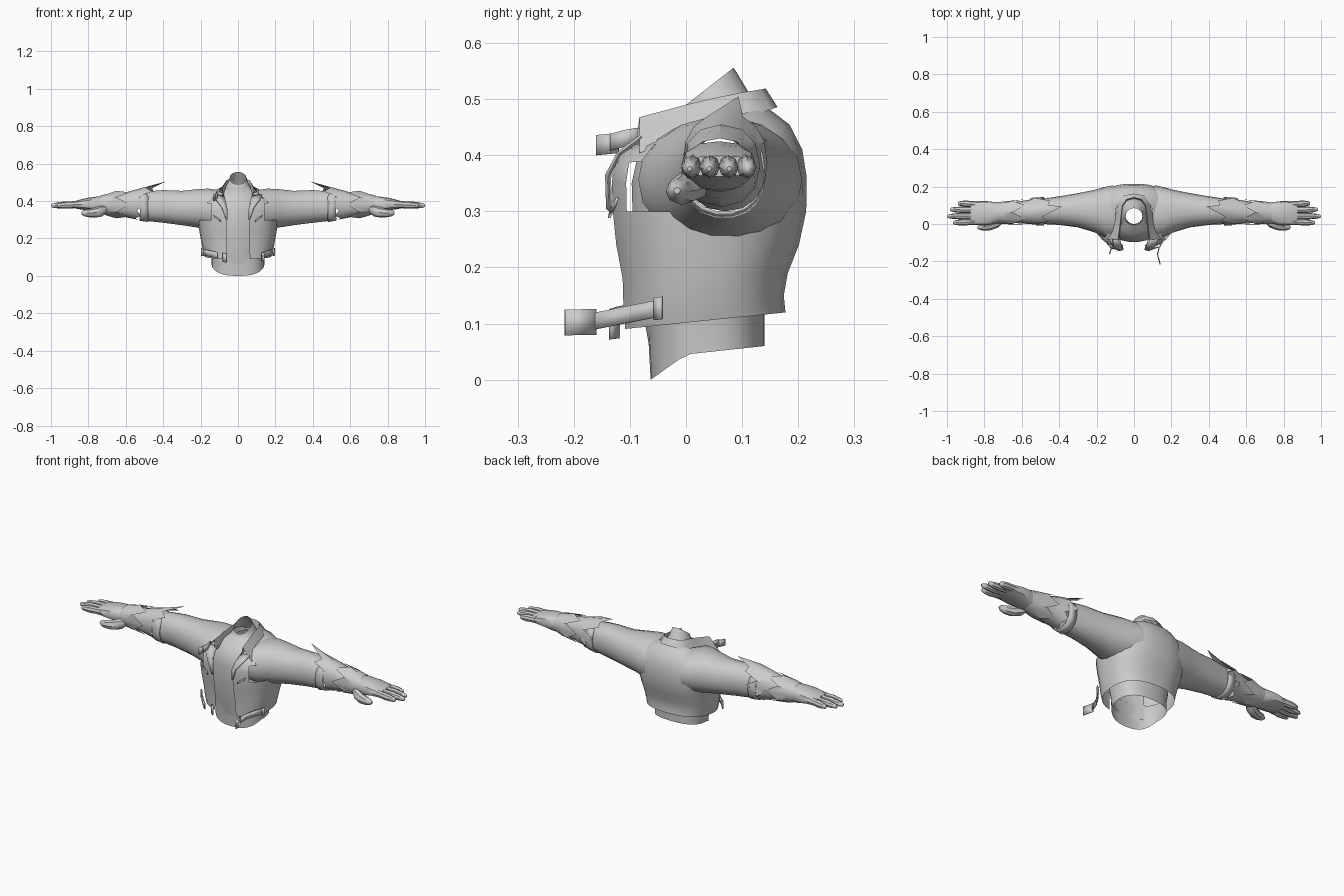
import bpy, bmesh, math
from math import sin, cos, pi


def loft(name, rings, closed=True, cap0=False, cap1=False, mirror=False, thick=0, angle=40, drop=None):
    """Skin a list of equal-length point rings into one object."""
    bm = bmesh.new()
    vs = [[bm.verts.new(p) for p in r] for r in rings]
    n = len(rings[0])
    for a, b in zip(vs, vs[1:]):
        for i in range(n if closed else n - 1):
            j = (i + 1) % n
            bm.faces.new((a[i], a[j], b[j], b[i]))
    if cap0:
        bm.faces.new(vs[0])
    if cap1:
        bm.faces.new(vs[-1])
    if drop:
        bad = [f for f in bm.faces if drop(f.calc_center_median())]
        bmesh.ops.delete(bm, geom=bad, context='FACES')
    bmesh.ops.recalc_face_normals(bm, faces=bm.faces)
    me = bpy.data.meshes.new(name)
    bm.to_mesh(me)
    bm.free()
    ob = bpy.data.objects.new(name, me)
    bpy.context.collection.objects.link(ob)
    if thick:
        m = ob.modifiers.new("thickness", 'SOLIDIFY')
        m.thickness, m.offset = thick, 0
    if mirror:
        m = ob.modifiers.new("mirror", 'MIRROR')
        m.use_clip = False
    bpy.ops.object.select_all(action='DESELECT')
    bpy.context.view_layer.objects.active = ob
    ob.select_set(True)
    bpy.ops.object.shade_smooth_by_angle(angle=math.radians(angle))
    return ob


def spow(v, e):
    return math.copysign(abs(v) ** e, v)


def xring(x, y0, y1, z0, z1, n=14, e=0.9):
    """Rounded section across the arm at x."""
    return [(x, (y0 + y1) / 2 + (y1 - y0) / 2 * spow(cos(2 * pi * i / n), e),
             (z0 + z1) / 2 + (z1 - z0) / 2 * spow(sin(2 * pi * i / n), e)) for i in range(n)]


def zring(zf, zb, yf, yb, w, gap=0, n=28, e=0.8):
    """Rounded section around the body, optionally open at the front."""
    g = math.asin((gap / w) ** (1 / e)) if gap else 0
    pts = []
    for i in range(n):
        a = -pi / 2 + g + (2 * pi - 2 * g) * i / ((n - 1) if gap else n)
        s = spow(sin(a), e)
        t = (s + 1) / 2
        pts.append((w * spow(cos(a), e), yf + (yb - yf) * t, zf + (zb - zf) * t))
    return pts


# jacket body, open down the front, with arm holes
loft("jacket_body", [zring(*r) for r in (
    (.09, .12, -.113, .178, .178, .065),
    (.125, .15, -.115, .175, .188, .062),
    (.18, .19, -.116, .182, .197, .06),
    (.24, .24, -.127, .202, .207, .058),
    (.30, .30, -.133, .215, .215, .058),
    (.35, .36, -.135, .216, .215, .06),
    (.385, .41, -.132, .208, .205, .066),
    (.41, .455, -.115, .185, .165, .075),
    (.435, .485, -.06, .145, .10, .075))],
    closed=False, drop=lambda c: abs(c.x) > .15 and .27 < c.z < .43)

# sleeves
loft("sleeve", [xring(*r, n=18) for r in (
    (.11, -.085, .207, .25, .462),
    (.16, -.07, .197, .245, .468),
    (.21, -.045, .183, .256, .466),
    (.30, -.018, .165, .27, .456),
    (.40, -.005, .148, .283, .46),
    (.49, .0, .135, .293, .452))], mirror=True)
loft("sleeve_hem", [xring(*r, n=18) for r in (
    (.48, -.004, .14, .29, .445), (.525, -.004, .138, .297, .45))], mirror=True, thick=.006)

# glove with a torn, flared gauntlet
n = 16
tips = [.47, .53, .45, .46, .385, .49, .46, .53, .49, .54, .52, .55, .53, .55, .52, .55]
rim = []
for i, (x, p) in enumerate(zip(tips, xring(0, -.006, .145, .30, .475, n))):
    lift = .03 if i == 4 else 0
    rim.append((x, p[1] + lift * .8, p[2] + lift))
loft("gauntlet", [rim] + [xring(*r, n=n) for r in (
    (.56, .0, .13, .305, .458), (.62, .004, .12, .318, .44),
    (.68, .008, .112, .325, .43), (.715, .006, .114, .328, .432))], mirror=True, angle=50)
# second torn layer near the wrist
rim2 = [(.60 + (.05 if i % 2 else -.02), p[1], p[2])
        for i, p in enumerate(xring(0, -.006, .132, .308, .455, 12))]
loft("wrist_cuff", [rim2, xring(.70, .0, .12, .322, .438, 12),
                    xring(.735, .004, .116, .335, .43, 12)], mirror=True)

# hand
loft("palm", [xring(*r, n=12, e=.75) for r in (
    (.70, .012, .108, .335, .422), (.75, .0, .118, .338, .425),
    (.80, -.008, .124, .35, .418), (.845, -.006, .122, .356, .408),
    (.875, .0, .118, .362, .399))], cap0=True, cap1=True, mirror=True)
for name, y, tip in (("index_finger", .012, .968), ("middle_finger", .043, 1.0),
                     ("ring_finger", .075, .985), ("little_finger", .105, .942)):
    L = tip - .85
    rings = []
    for t, r in ((0, .018), (.3, .0165), (.5, .018), (.8, .014), (.95, .010), (1, .004)):
        z = .382 - .006 * t
        yy = y + (y - .058) * .12 * t
        rings.append(xring(.85 + L * t, yy - r, yy + r, z - r * 1.1, z + r * 1.1, 8, 1))
    loft(name, rings, cap0=True, cap1=True, mirror=True)
loft("thumb", [xring(x, y - r, y + r, z - r, z + r, 8, 1) for x, y, z, r in (
    (.695, .025, .36, .014), (.725, .012, .348, .030), (.765, -.006, .338, .027),
    (.80, -.014, .336, .022), (.825, -.016, .336, .016), (.838, -.016, .337, .006))],
    cap0=True, cap1=True, mirror=True)


# shirt: waist, front panel and neck
def hem(p):
    x, y, _ = p
    return (x, y, .045 + y * (.714 if y < 0 else .107))


loft("shirt_waist", [[hem(p) for p in zring(0, 0, -.063, .14, .14)],
                     zring(.09, .12, -.068, .14, .142), zring(.15, .16, -.078, .145, .15)])
loft("shirt_front", [[(w * k, y + .03 * k * k, z) for k in (-1, -.6, -.2, .2, .6, 1)]
                     for z, y, w in ((.06, -.067, .1), (.15, -.083, .11), (.25, -.095, .11),
                                     (.35, -.098, .11), (.41, -.085, .10), (.45, -.05, .08),
                                     (.478, -.01, .055))], closed=False)
loft("shirt_neck", [zring(*r, n=16, e=1) for r in (
    (.42, .46, -.06, .14, .09), (.455, .49, -.025, .125, .07),
    (.478, .515, -.006, .11, .055), (.49, .556, .0, .085, .045))])

# folded collar
top = [(0, .142, .519), (.04, .132, .517), (.062, .10, .512), (.068, .05, .502),
       (.074, 0, .49), (.08, -.045, .478), (.086, -.083, .468)]
low = [(0, .163, .486), (.055, .152, .482), (.085, .115, .468), (.098, .06, .452),
       (.115, 0, .432), (.13, -.045, .417), (.145, -.083, .404)]
inner = [(x * .93, y - .008, z - .06) for x, y, z in top]
loft("collar", [[a, b, c] for a, b, c in zip(inner, top, low)], closed=False, mirror=True)

# lapel edges along the opening
loft("lapel", [[(a, y, z), (b, y - .006, z + .004)] for a, b, y, z in (
    (.075, .13, -.075, .43), (.066, .115, -.115, .40), (.058, .085, -.136, .36),
    (.056, .066, -.134, .30))], closed=False, mirror=True, thick=.005)


# straps with buckles
def strap(name, path, h):
    loft(name, [[(x, y, z + h), (x, y, z - h)] for x, y, z in path],
         closed=False, thick=.006, angle=30)


strap("waist_strap_right", [(.188, -.045, .128), (.158, -.085, .12), (.135, -.125, .112),
                            (.125, -.165, .104)], .015)
strap("waist_buckle_right", [(.125, -.16, .103), (.14, -.216, .102)], .023)
strap("strap_loop_right", [(.195, -.043, .128), (.186, -.056, .126)], .02)
strap("waist_strap_left", [(-.19, -.045, .128), (-.165, -.08, .122), (-.13, -.118, .115),
                           (-.11, -.135, .11)], .016)
strap("strap_loop_left", [(-.196, -.043, .128), (-.187, -.056, .126)], .02)
strap("hanging_tab", [(-.08, -.12, .098), (-.06, -.135, .096)], .024)
strap("collar_strap", [(-.115, -.08, .435), (-.113, -.11, .43), (-.12, -.135, .423)], .015)
strap("collar_buckle", [(-.12, -.12, .422), (-.13, -.16, .418)], .018)

# slanted chest pocket flaps
loft("pocket_flap", [[(.095, -.134, .302), (.09, -.137, .288)],
                     [(.13, -.122, .325), (.125, -.126, .311)]],
     closed=False, mirror=True, thick=.005)
